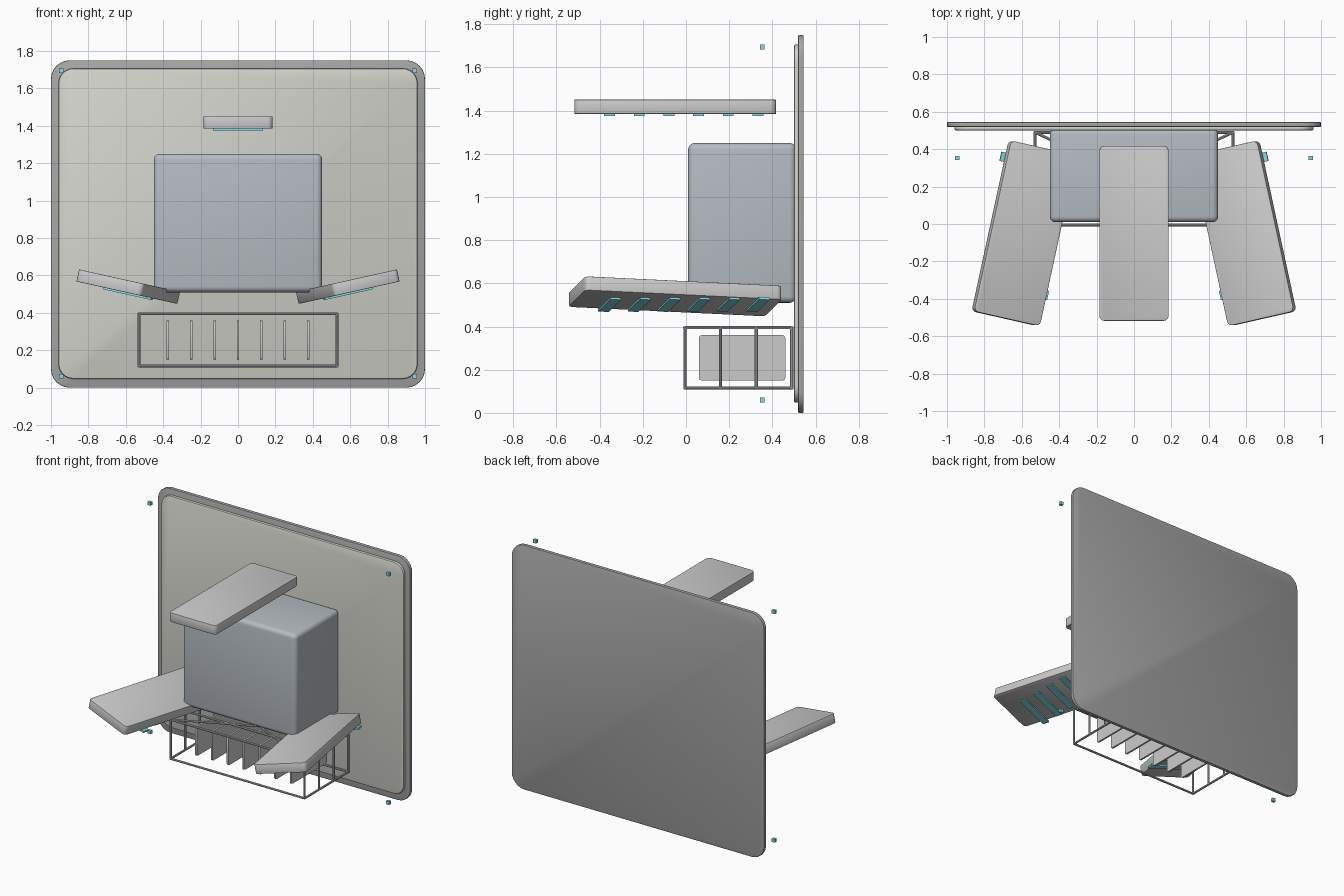
import bpy, bmesh, math
from mathutils import Matrix, Vector

if "Cube" in bpy.data.objects:
    bpy.data.objects.remove(bpy.data.objects["Cube"])


def material(name, rgb):
    m = bpy.data.materials.new(name)
    m.diffuse_color = (*rgb, 1)
    m.use_nodes = True
    m.node_tree.nodes["Principled BSDF"].inputs["Base Color"].default_value = m.diffuse_color
    return m


DARK = material("dark_grey", (0.38, 0.39, 0.38))
OLIVE = material("warm_grey", (0.66, 0.66, 0.61))
SLATE = material("slate", (0.46, 0.50, 0.54))
STEEL = material("steel", (0.5, 0.52, 0.53))
TEAL = material("teal", (0.25, 0.72, 0.78))


def finish(name, bm, mat=None, matrix=Matrix(), smooth=False):
    bmesh.ops.recalc_face_normals(bm, faces=bm.faces)
    me = bpy.data.meshes.new(name)
    bm.to_mesh(me)
    bm.free()
    ob = bpy.data.objects.new(name, me)
    bpy.context.collection.objects.link(ob)
    ob.matrix_world = matrix
    if mat:
        me.materials.append(mat)
    if smooth:
        bpy.ops.object.select_all(action='DESELECT')
        ob.select_set(True)
        bpy.context.view_layer.objects.active = ob
        bpy.ops.object.shade_smooth_by_angle(angle=math.radians(35))
    return ob


def bevel(bm, edges, width, segments):
    bmesh.ops.bevel(bm, geom=edges, offset=width, segments=segments,
                    profile=0.5, affect='EDGES')


def block(name, size, loc, mat=None, rot=Matrix(), axis=None, corner=0.0, rim=0.0, segs=4):
    """Box; 'corner' rounds the edges along 'axis', 'rim' rounds the rest."""
    bm = bmesh.new()
    bmesh.ops.create_cube(bm, size=1)
    bmesh.ops.scale(bm, vec=size, verts=bm.verts)
    if axis is not None:
        along = [e for e in bm.edges
                 if abs((e.verts[0].co - e.verts[1].co)[axis]) > 1e-5]
        bevel(bm, along, corner, segs)
        if rim:
            h = size[axis] / 2
            ring = [e for e in bm.edges
                    if abs(e.verts[0].co[axis] - e.verts[1].co[axis]) < 1e-5
                    and abs(abs(e.verts[0].co[axis]) - h) < 1e-5]
            bevel(bm, ring, rim, 2)
    elif rim:
        bevel(bm, bm.edges[:], rim, segs)
    return finish(name, bm, mat, Matrix.Translation(loc) @ rot,
                  smooth=corner > 0 or rim > 0)


# Back plate, raised front panel and main housing
block("back_plate", (2.0, 0.026, 1.75), (0, 0.532, 0.875), DARK,
      axis=1, corner=0.1, rim=0.005, segs=6)
block("front_panel", (1.92, 0.025, 1.66), (0, 0.513, 0.877), OLIVE,
      axis=1, corner=0.08, rim=0.008, segs=6)
block("housing", (0.9, 0.5, 0.74), (0, 0.26, 0.88), SLATE, rim=0.03)

# Three paddles, each with a row of strips underneath
A = math.radians(12.5)
paddles = [("top", (0, -0.05, 1.418), 0),
           ("right", (0.587, -0.05, 0.54), 1),
           ("left", (-0.587, -0.05, 0.54), -1)]
for label, (x, y, z), s in paddles:
    rot = Matrix.Rotation(-A * s, 4, 'Y') @ Matrix.Rotation(A * s, 4, 'Z')
    block(label + "_paddle", (0.37, 0.935, 0.066), (x, y, z), None, rot,
          axis=2, corner=0.025, rim=0.003, segs=3)
    for i in range(6):
        block(f"{label}_strip_{i}", (0.265, 0.05, 0.012),
              (x, -0.354 + 0.1375 * i, z - 0.0375), TEAL, rot)

# Lower truss cage
X, Z0, Z1 = 0.53, 0.115, 0.395
YS = [-0.005, 0.16, 0.325, 0.49]
bars = []
for s in (-X, X):
    bars += [((s, y, Z0), (s, y, Z1)) for y in YS]
    bars += [((s, YS[0], z), (s, YS[-1], z)) for z in (Z0, Z1)]
    bars.append(((-s, YS[0], Z1), (s, YS[-1], Z1)))
bars += [((-X, y, Z1), (X, y, Z1)) for y in YS]
bars += [((-X, y, Z0), (X, y, Z0)) for y in (YS[0], YS[-1])]
bm = bmesh.new()
for a, b in bars:
    a, b = Vector(a), Vector(b)
    d = b - a
    m = Matrix.Translation((a + b) / 2) @ d.to_track_quat('Z', 'Y').to_matrix().to_4x4()
    bmesh.ops.create_cone(bm, cap_ends=True, segments=8, radius1=0.0075,
                          radius2=0.0075, depth=d.length + 0.008, matrix=m)
finish("truss_cage", bm, STEEL, smooth=True)

# Radiator plates inside the cage
for i in range(7):
    block(f"radiator_plate_{i}", (0.013, 0.4, 0.21),
          (-0.375 + 0.125 * i, 0.26, 0.255), axis=0, corner=0.012, segs=2)

# Corner marker cubes
for x in (-0.945, 0.945):
    for z in (0.06, 1.695):
        block("corner_marker", (0.024, 0.02, 0.024), (x, 0.353, z), TEAL)
